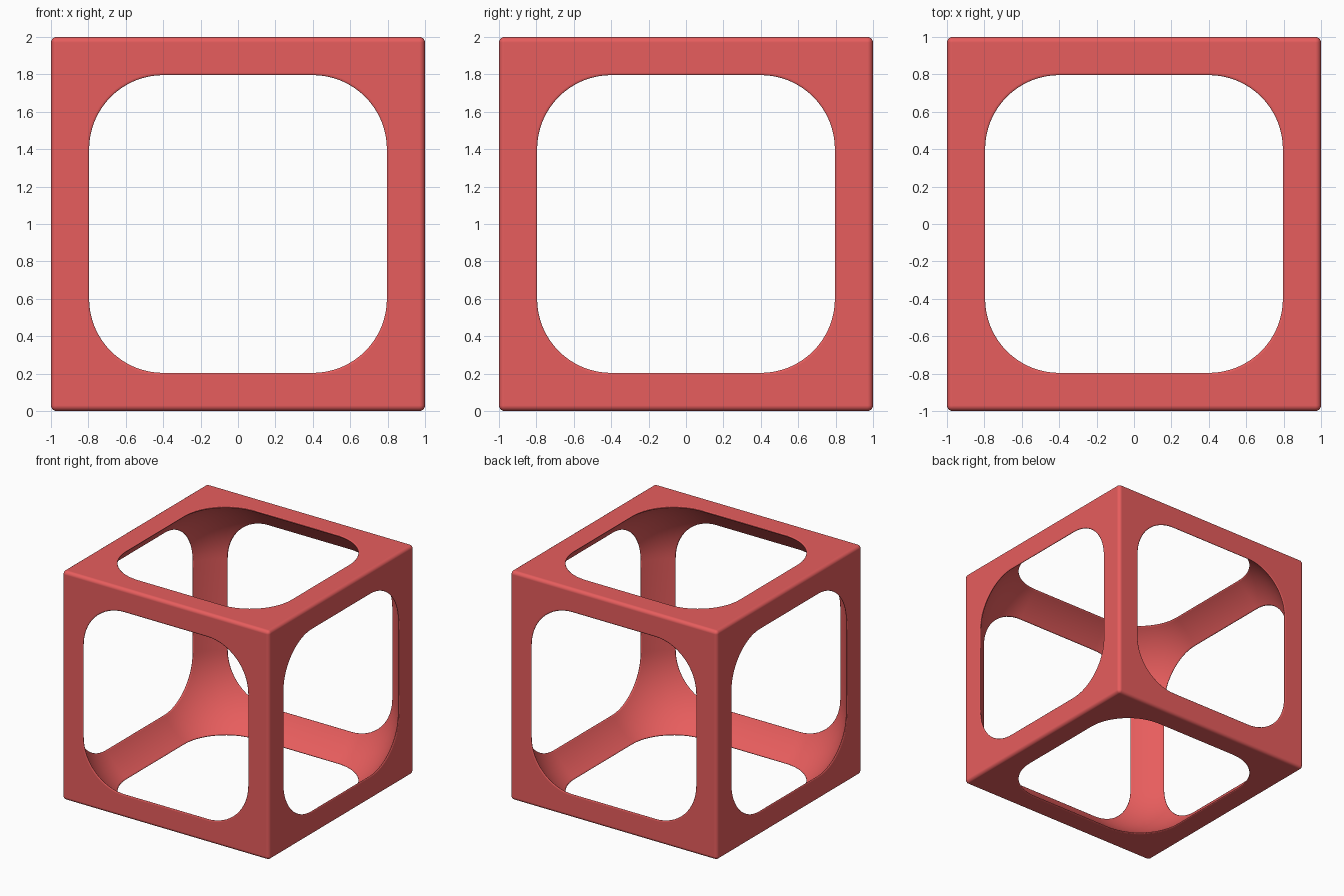
import bpy, bmesh
from math import cos, sin, pi, radians
from mathutils import Matrix, Vector

old = bpy.data.objects.get("Cube")
if old:
    bpy.data.objects.remove(old, do_unlink=True)

CORE = 0.4      # half-size of the straight part of each opening
REACH = 1 - CORE
RIM = 0.38      # corner radius of the openings before edge rounding
RADIUS = (REACH ** 2 + RIM ** 2) ** 0.5   # rounding of the hollow inside
STEPS = 16      # segments per opening corner
ROWS = 4        # rows from opening rim to the inner seam


def spoke(angle):
    """Points from the outer edge, over the rim, to the inner seam."""
    c, s = cos(angle), sin(angle)
    m = max(c, s)
    centre = Vector((CORE, CORE, CORE))
    square = Vector((c / m, s / m, 1))
    rim = Vector((RIM * c, RIM * s, REACH)).normalized()
    seam = square.normalized()
    inner = [centre + RADIUS * rim.lerp(seam, i / ROWS).normalized()
             for i in range(ROWS + 1)]
    return [centre + REACH * square] + inner


# One side of the frame is a closed ring of spokes, turned onto all six sides
ring = []
for quarter in range(4):
    turn = Matrix.Rotation(quarter * pi / 2, 3, 'Z')
    for i in range(STEPS + 1):
        ring.append([turn @ p for p in spoke(i / STEPS * pi / 2)])

sides = [Matrix.Rotation(k * pi / 2, 3, 'X') for k in range(4)]
sides += [Matrix.Rotation(k * pi / 2, 3, 'Y') for k in (1, -1)]

bm = bmesh.new()
for side in sides:
    grid = [[bm.verts.new(side @ p) for p in line] for line in ring]
    for j, line in enumerate(grid):
        after = grid[(j + 1) % len(grid)]
        for i in range(len(line) - 1):
            bm.faces.new((line[i], after[i], after[i + 1], line[i + 1]))
bmesh.ops.remove_doubles(bm, verts=bm.verts[:], dist=0.0005)
bmesh.ops.recalc_face_normals(bm, faces=bm.faces[:])
bmesh.ops.translate(bm, verts=bm.verts[:], vec=(0, 0, 1))
for f in bm.faces:
    f.smooth = True

mesh = bpy.data.meshes.new("cube_frame")
bm.to_mesh(mesh)
bm.free()
frame = bpy.data.objects.new("cube_frame", mesh)
bpy.context.collection.objects.link(frame)

# Softened outer edges and opening rims
bevel = frame.modifiers.new("rounded_edges", 'BEVEL')
bevel.width = 0.03
bevel.segments = 4
bevel.limit_method = 'ANGLE'
bevel.angle_limit = radians(50)
bevel.use_clamp_overlap = False
bevel.harden_normals = True

# Coral red finish
red = bpy.data.materials.new("coral_red")
red.use_nodes = True
colour = (0.8, 0.11, 0.11, 1)
red.diffuse_color = colour
red.node_tree.nodes["Principled BSDF"].inputs["Base Color"].default_value = colour
mesh.materials.append(red)
